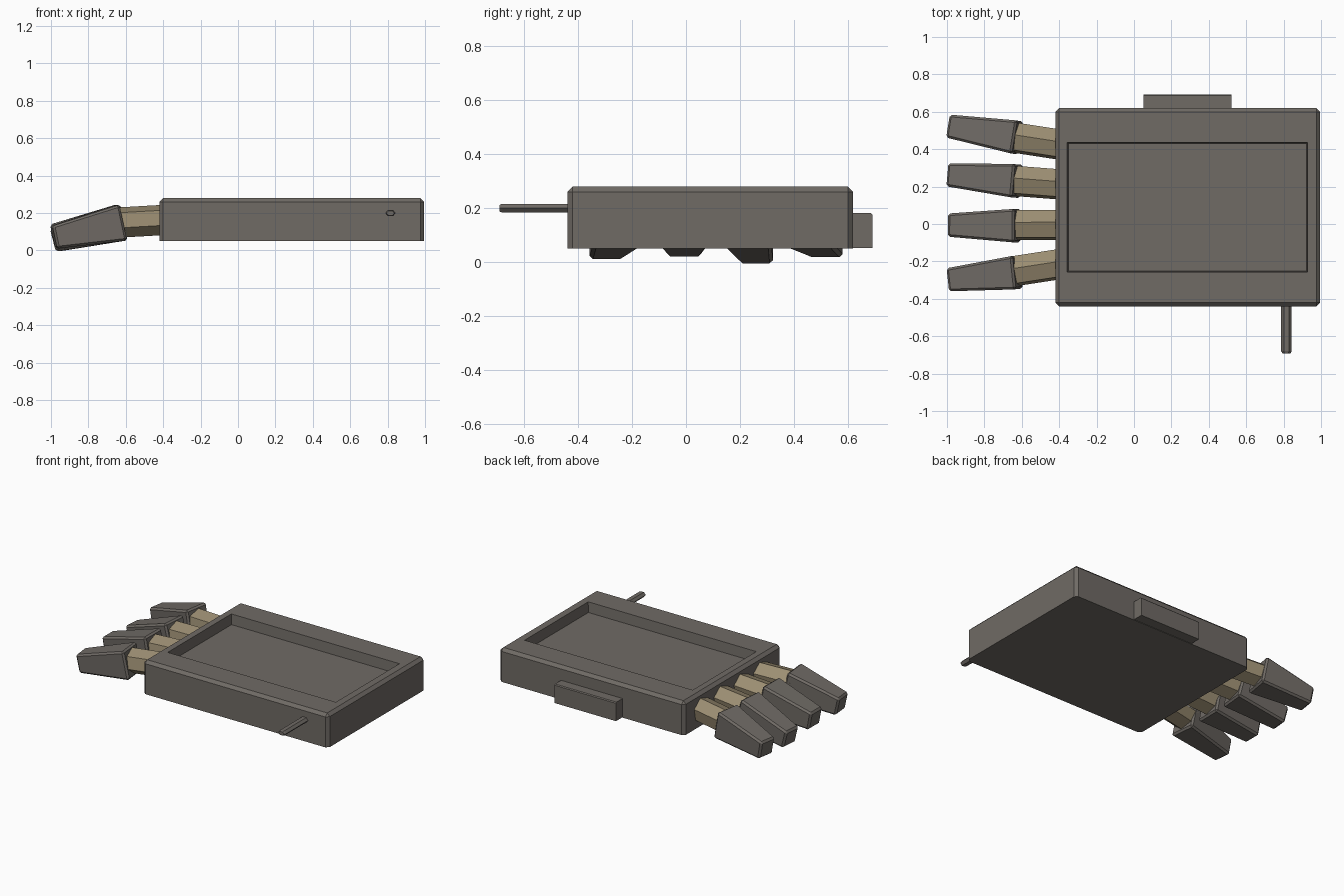
import bpy, bmesh, math
from mathutils import Vector

if "Cube" in bpy.data.objects:
    bpy.data.objects.remove(bpy.data.objects["Cube"])


def material(name, rgb):
    m = bpy.data.materials.new(name)
    m.diffuse_color = (*rgb, 1)
    m.use_nodes = True
    m.node_tree.nodes["Principled BSDF"].inputs["Base Color"].default_value = m.diffuse_color
    return m


GREY = material("warm_grey", (0.16, 0.145, 0.13))
TAN = material("tan", (0.33, 0.27, 0.17))


def finish(bm, name, mat):
    bmesh.ops.recalc_face_normals(bm, faces=bm.faces)
    me = bpy.data.meshes.new(name)
    bm.to_mesh(me)
    bm.free()
    me.materials.append(mat)
    ob = bpy.data.objects.new(name, me)
    bpy.context.collection.objects.link(ob)
    return ob


def loft(rings):
    # Skin a list of matching closed rings and cap both ends
    bm = bmesh.new()
    vs = [[bm.verts.new(p) for p in r] for r in rings]
    n = len(vs[0])
    for a, b in zip(vs, vs[1:]):
        for i in range(n):
            bm.faces.new((a[i], a[(i + 1) % n], b[(i + 1) % n], b[i]))
    bm.faces.new(vs[0])
    bm.faces.new(vs[-1][::-1])
    return bm


def rect(c, side, up, w, h):
    return [c + side * (w * s) + up * (h * t) for s, t in ((-1, -1), (1, -1), (1, 1), (-1, 1))]


def box(x0, x1, y0, y1, z0, z1):
    c = Vector(((x0 + x1) / 2, (y0 + y1) / 2, 0))
    r = [rect(c + Vector((0, 0, z)), Vector((1, 0, 0)), Vector((0, 1, 0)),
              (x1 - x0) / 2, (y1 - y0) / 2) for z in (z0, z1)]
    return loft(r)


def bevel(bm, edges, width):
    bmesh.ops.bevel(bm, geom=edges, offset=width, segments=1, profile=0.5, affect='EDGES')


# Main body: chamfered top and corners, open base edge
bm = box(-0.42, 0.995, -0.44, 0.62, 0.05, 0.28)
bevel(bm, [e for e in bm.edges if max(v.co.z for v in e.verts) > 0.2], 0.02)
bm.normal_update()

# Sunken tray in the top face
top = max(bm.faces, key=lambda f: f.calc_center_median().z)
bmesh.ops.inset_individual(bm, faces=[top], thickness=0.06)
for v in top.verts:
    v.co.x = 0.927 if v.co.x > 0.28 else -0.357
    v.co.y = 0.437 if v.co.y > 0.09 else -0.257
floor = bmesh.ops.extrude_discrete_faces(bm, faces=[top])["faces"][0]
for v in floor.verts:
    v.co.z = 0.21
    v.co.x += -0.006 if v.co.x > 0.28 else 0.006
    v.co.y += -0.006 if v.co.y > 0.09 else 0.006
finish(bm, "tray_body", GREY)

# Block on the rear side
bm = box(0.05, 0.52, 0.60, 0.692, 0.053, 0.182)
bevel(bm, [e for e in bm.edges if min(v.co.z for v in e.verts) > 0.15
           and min(v.co.y for v in e.verts) > 0.65], 0.006)
finish(bm, "rear_block", GREY)

# Flattened six-sided pin on the front side, narrowed at its end
def pin_ring(y, s):
    return [Vector((0.815 + 0.028 * s * math.cos(k * math.pi / 3), y,
                    0.2 + 0.019 * s * math.sin(k * math.pi / 3))) for k in range(6)]


finish(loft([pin_ring(-0.42, 1), pin_ring(-0.68, 1), pin_ring(-0.692, 0.75)]), "front_pin", GREY)

# Four fingers: root y, joint y, tip y, tip z
fingers = [(0.425, 0.465, 0.522, 0.09), (0.212, 0.232, 0.262, 0.066),
           (-0.005, -0.006, -0.006, 0.092), (-0.215, -0.255, -0.297, 0.083)]
for i, (yr, yj, yt, zt) in enumerate(fingers, 1):
    root, joint = Vector((-0.40, yr, 0.163)), Vector((-0.66, yj, 0.148))
    axis = (joint - root).normalized()
    side = Vector((0, 0, 1)).cross(axis).normalized()
    up = axis.cross(side)
    rings = []
    for c in (root, joint):
        rings.append([c - side * (0.086 * math.cos(a)) + up * (0.082 * math.sin(a))
                      for a in (math.radians(20 + 60 * k) for k in range(6))])
    finish(loft(rings), f"finger_joint_{i}", TAN)

    base, tip = Vector((-0.622, yj - 0.003, 0.149)), Vector((-0.985, yt, zt - 0.012))
    axis = (tip - base).normalized()
    side = Vector((0, 0, 1)).cross(axis).normalized()
    up = axis.cross(side)
    bm = loft([rect(base, side, up, 0.09, 0.098), rect(tip, side, up, 0.062, 0.062)])
    bevel(bm, bm.edges[:], 0.012)
    finish(bm, f"finger_tip_{i}", GREY)
